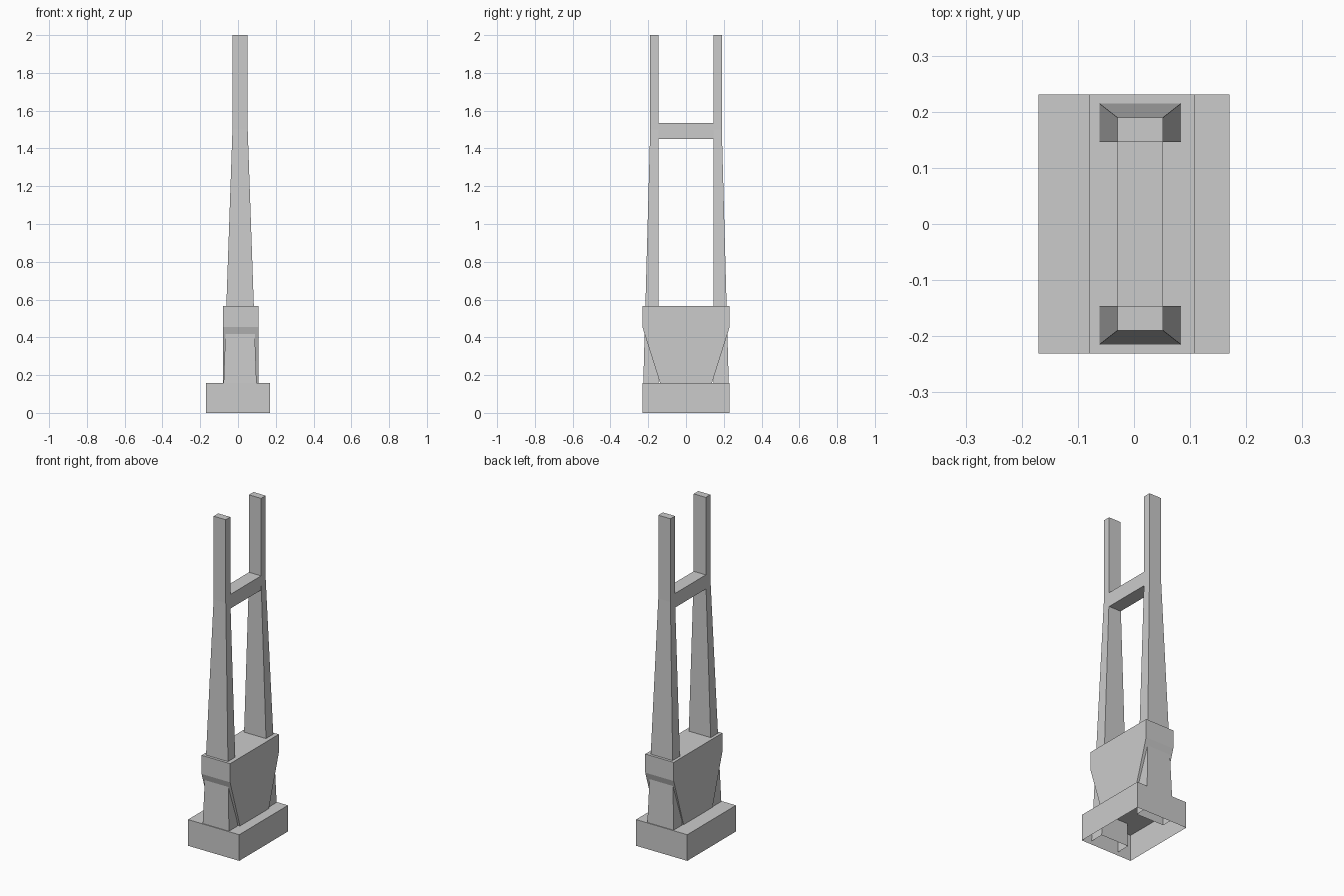
import bpy, bmesh

if "Cube" in bpy.data.objects:
    bpy.data.objects.remove(bpy.data.objects["Cube"])

LEG_X = 0.011   # towers sit slightly off the base centre
KINK = 1.5      # height where the taper ends


def loft(name, rings, cap_bottom=True):
    """Stack of rectangles (x0, x1, y0, y1, z) skinned into one solid."""
    bm = bmesh.new()
    loops = []
    for x0, x1, y0, y1, z in rings:
        loops.append([bm.verts.new(p) for p in
                      ((x0, y0, z), (x1, y0, z), (x1, y1, z), (x0, y1, z))])
    for a, b in zip(loops, loops[1:]):
        for i in range(4):
            j = (i + 1) % 4
            bm.faces.new((a[i], a[j], b[j], b[i]))
    bm.faces.new(loops[-1])
    if cap_bottom:
        bm.faces.new(loops[0][::-1])
    mesh = bpy.data.meshes.new(name)
    bm.to_mesh(mesh)
    bm.free()
    obj = bpy.data.objects.new(name, mesh)
    bpy.context.collection.objects.link(obj)
    return obj


# footing block, open underneath
loft("base", [(-0.17, 0.17, -0.231, 0.231, z) for z in (0, 0.157)], cap_bottom=False)

# pier block, flaring outward towards its top
loft("pier", [(-0.08, 0.109, -y, y, z) for y, z in
              ((0.137, 0.157), (0.231, 0.455), (0.231, 0.567))], cap_bottom=False)


def leg_ring(side, z):
    """Leg cross-section: vertical inner face, three tapered faces."""
    drop = max(KINK - z, 0)
    half_x = 0.0403 + 0.0348 * drop
    outer = 0.1895 + 0.0273 * drop
    y0, y1 = sorted((side * 0.146, side * outer))
    return (LEG_X - half_x, LEG_X + half_x, y0, y1, z)


# tower legs, running down into the hollow base
for side, label in ((-1, "front"), (1, "back")):
    loft(label + "_leg", [leg_ring(side, z) for z in (0.02, KINK, 2.0)], cap_bottom=False)

# cross beam between the legs
loft("cross_beam", [(LEG_X - 0.0403, LEG_X + 0.0403, -0.146, 0.146, z)
                    for z in (1.45, 1.535)])
